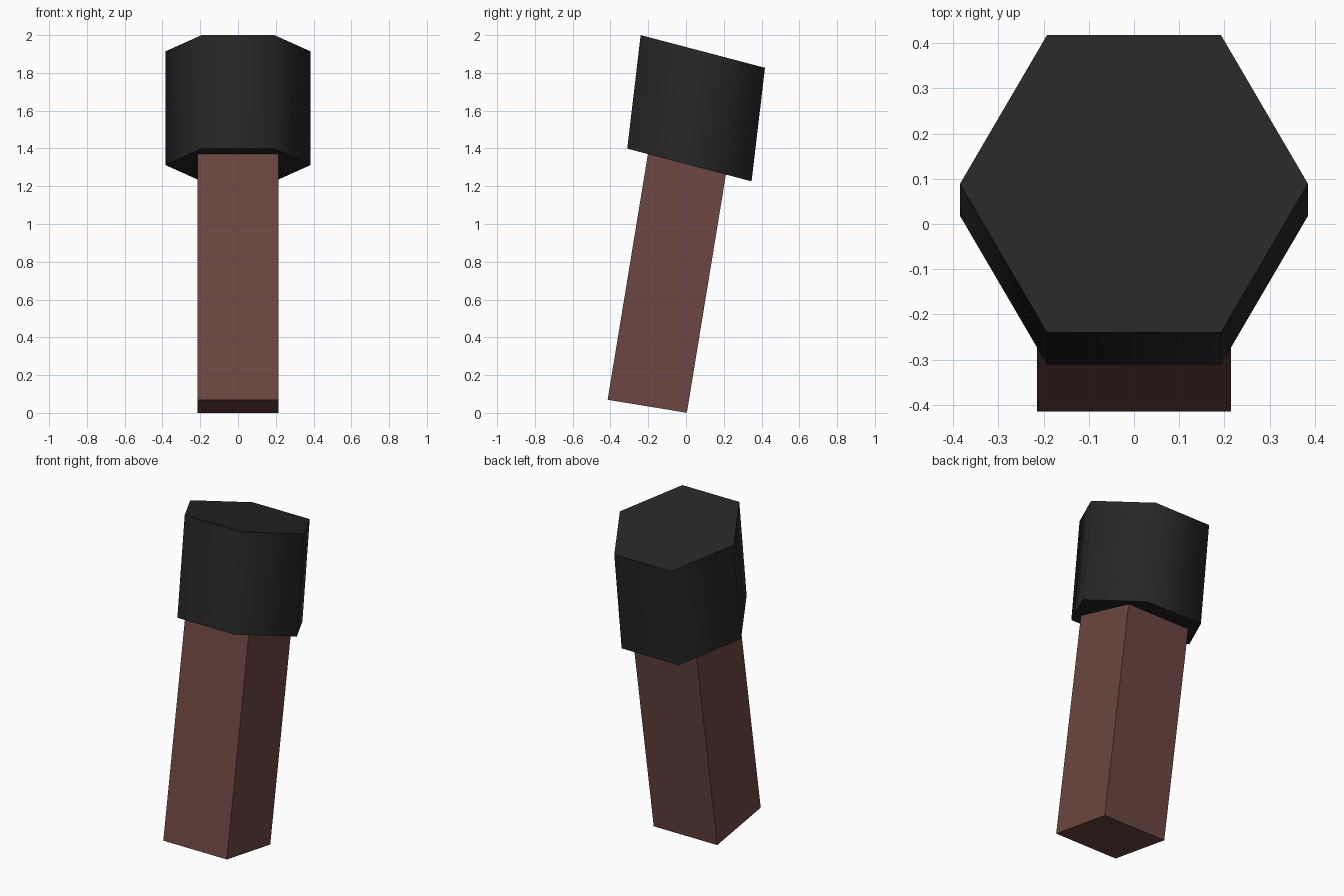
import bpy, bmesh, math
from mathutils import Matrix

if "Cube" in bpy.data.objects:
    bpy.data.objects.remove(bpy.data.objects["Cube"])


def material(name, rgb):
    m = bpy.data.materials.new(name)
    m.diffuse_color = (*rgb, 1)
    m.use_nodes = True
    m.node_tree.nodes["Principled BSDF"].inputs["Base Color"].default_value = m.diffuse_color
    return m


def add_object(name, bm, mat):
    bmesh.ops.recalc_face_normals(bm, faces=bm.faces)
    mesh = bpy.data.meshes.new(name)
    bm.to_mesh(mesh)
    bm.free()
    mesh.materials.append(mat)
    obj = bpy.data.objects.new(name, mesh)
    bpy.context.collection.objects.link(obj)
    return obj


brown = material("brown wood", (0.15, 0.062, 0.052))
black = material("black", (0.02, 0.02, 0.02))

# Handle: square bar leaning backwards, top tucked into the head
length = 1.36
bm = bmesh.new()
bmesh.ops.create_cube(bm, size=1, matrix=(
    Matrix.Translation((0, -0.205, 0.035))
    @ Matrix.Rotation(math.radians(-9.3), 4, 'X')
    @ Matrix.Translation((0, 0, length / 2))
    @ Matrix.Diagonal((0.43, 0.425, length, 1))))
add_object("handle", bm, brown)

# Head: hexagonal block with slanted ends, extruded along a slight lean
bm = bmesh.new()
ring = []
for i in range(6):
    a = math.radians(60 * i)
    y = 0.38 * math.sin(a)
    ring.append(bm.verts.new((0.385 * math.cos(a), 0.018 + y, 1.3125 - 0.263 * y)))
base = bm.faces.new(ring)
ext = bmesh.ops.extrude_face_region(bm, geom=[base], use_keep_orig=True)
top = [v for v in ext["geom"] if isinstance(v, bmesh.types.BMVert)]
bmesh.ops.translate(bm, verts=top, vec=(0, 0.071, 0.601))
head = add_object("head", bm, black)

# Sides shade smoothly, end caps stay sharp
bpy.ops.object.select_all(action='DESELECT')
head.select_set(True)
bpy.context.view_layer.objects.active = head
bpy.ops.object.shade_smooth_by_angle(angle=math.radians(70))
